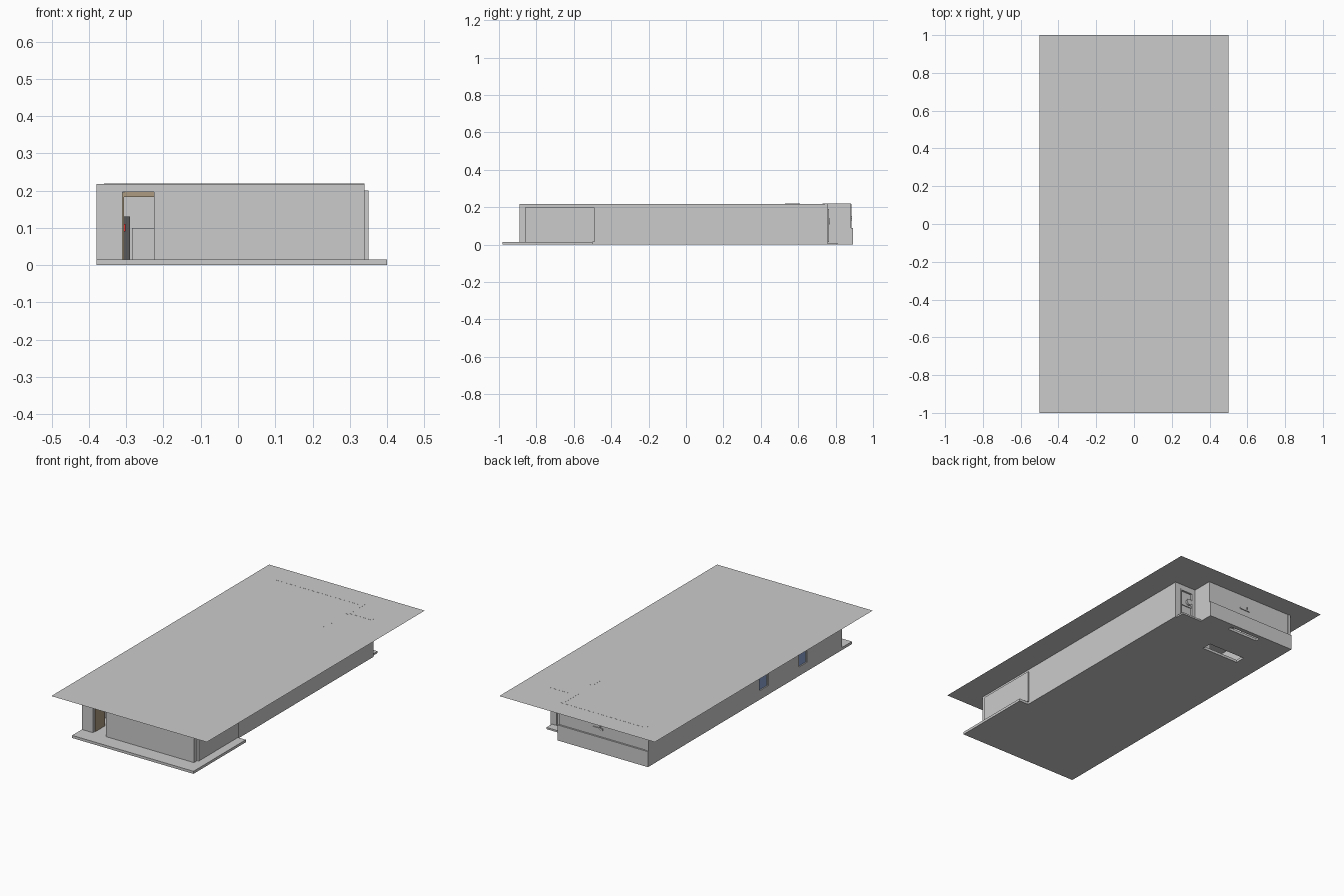
import bpy, bmesh
from math import pi

if "Cube" in bpy.data.objects:
    bpy.data.objects.remove(bpy.data.objects["Cube"])


def material(name, r, g, b):
    m = bpy.data.materials.new(name)
    m.diffuse_color = (r, g, b, 1)
    m.use_nodes = True
    m.node_tree.nodes["Principled BSDF"].inputs["Base Color"].default_value = m.diffuse_color
    return m


BROWN = material("wood", 0.42, 0.33, 0.22)
BLUE = material("glass", 0.25, 0.36, 0.65)
RED = material("red", 0.8, 0.03, 0.03)
DARK = material("dark", 0.1, 0.1, 0.1)


def finish(name, bm, mat=None):
    bmesh.ops.recalc_face_normals(bm, faces=bm.faces)
    me = bpy.data.meshes.new(name)
    bm.to_mesh(me)
    bm.free()
    ob = bpy.data.objects.new(name, me)
    bpy.context.collection.objects.link(ob)
    if mat:
        me.materials.append(mat)
    return ob


def box(name, x0, x1, y0, y1, z0, z1, mat=None):
    bm = bmesh.new()
    bmesh.ops.create_cube(bm, size=1)
    for v in bm.verts:
        v.co = ((x0 + x1) / 2 + v.co.x * (x1 - x0),
                (y0 + y1) / 2 + v.co.y * (y1 - y0),
                (z0 + z1) / 2 + v.co.z * (z1 - z0))
    return finish(name, bm, mat)


def prism(name, pts, z0, z1):
    bm = bmesh.new()
    f = bm.faces.new([bm.verts.new((x, y, z0)) for x, y in pts])
    top = bmesh.ops.extrude_face_region(bm, geom=[f])["geom"]
    for v in top:
        if isinstance(v, bmesh.types.BMVert):
            v.co.z = z1
    return finish(name, bm)


def cut(ob, *bounds):
    c = box(ob.name + "_cutter", *bounds)
    c.hide_render = True
    c.hide_viewport = True
    c.display_type = 'WIRE'
    m = ob.modifiers.new("opening", 'BOOLEAN')
    m.operation = 'DIFFERENCE'
    m.solver = 'EXACT'
    m.object = c


def frame(name, x0, x1, y0, y1, z0, z1, t, mat=None):
    box(name + "_left", x0, x0 + t, y0, y1, z0, z1, mat)
    box(name + "_right", x1 - t, x1, y0, y1, z0, z1, mat)
    box(name + "_head", x0 + t, x1 - t, y0, y1, z1 - t, z1, mat)


F, H, T = 0.015, 0.218, 0.02   # floor top, wall top, wall thickness

# Floor slab with front terrace and openings under the back rooms
floor = prism("floor_slab", [(-.38, -.98), (.40, -.98), (.40, -.50), (.34, -.50),
                             (.34, .76), (.20, .76), (.20, .88), (-.38, .88)], 0, F)
cut(floor, -.24, 0, .59, .65, -.1, .1)
cut(floor, -.17, .03, .84, .868, -.1, .1)

# Flat roof sheet
bm = bmesh.new()
bm.faces.new([bm.verts.new((x, y, .219)) for x, y in ((-.5, -1), (.5, -1), (.5, 1), (-.5, 1))])
bm.faces.ensure_lookup_table()
roof = finish("roof_sheet", bm)
if roof.data.polygons[0].normal.z < 0:
    roof.data.flip_normals()

# Left wall with two glazed windows
left = box("left_wall", -.38, -.36, -.89, .885, F, H)
for i, (y0, y1) in enumerate(((-.214, -.13), (-.57, -.495))):
    cut(left, -.4, -.34, y0, y1, .052, .17)
    box(f"window_glass_{i}", -.373, -.369, y0, y1, .052, .17, BLUE)
    for k, y in enumerate((y0, y1 - .006)):
        box(f"window_frame_{i}_{k}", -.377, -.366, y, y + .006, .052, .17)

# Right wall and the large sliding panel on it
box("right_wall", .32, .34, -.89, .76, F, H)
box("side_panel", .34, .35, -.86, -.49, F, .20)

# Front wall with entrance opening
box("front_wall_left", -.38, -.31, -.89, -.87, F, H)
box("front_wall_right", -.225, .32, -.89, -.87, F, H)
box("front_lintel", -.31, -.225, -.89, -.87, .197, H)
box("open_front_door", -.312, -.306, -.87, -.785, F, .195, BROWN)
box("entrance_head", -.306, -.225, -.868, -.86, .183, .197, BROWN)

# Back wall: thin upper part with thicker base
box("back_wall_upper", -.36, .20, .862, .882, F, .2195)
box("back_wall_base", -.38, .20, .87, .892, 0, .09)
box("back_wall_lamp", -.085, -.02, .88, .887, .13, .14)
box("back_wall_bracket", -.072, -.066, .88, .888, .13, .154)

# Back recess wall with framed door, two panes and step
box("recess_side_wall", .172, .20, .73, .87, F, .2195)
recess = box("recess_back_wall", .172, .34, .742, .76, F, .2195)
cut(recess, .218, .305, .7, .8, F, .19)
frame("back_door_frame", .218, .305, .744, .765, F, .19, .008)
box("back_door", .226, .297, .746, .754, F, .182)
box("back_door_rail", .226, .297, .754, .759, .095, .105)
box("back_step", .20, .33, .76, .81, 0, .01)

# Round handle on the back door
bm = bmesh.new()
bmesh.ops.create_cone(bm, cap_ends=True, segments=16, radius1=.018, radius2=.018, depth=.012)
handle = finish("back_door_knob", bm)
handle.rotation_euler = (pi / 2, 0, 0)
handle.location = (.245, .762, .125)

# Interior partitions
box("back_partition", .172, .19, .53, .61, F, .2195)
box("hall_partition", -.225, -.21, -.87, -.40, F, H)
box("cross_partition", -.20, .32, -.10, -.085, F, H)
box("back_room_partition", -.10, .32, .515, .53, F, H)

# Interior furniture seen through the entrance
box("hall_cabinet", -.312, -.29, -.70, -.60, F, .13, DARK)
box("hall_red_box", -.312, -.302, -.715, -.70, .09, .11, RED)
box("kitchen_counter", -.285, -.10, .70, .80, F, .10)
